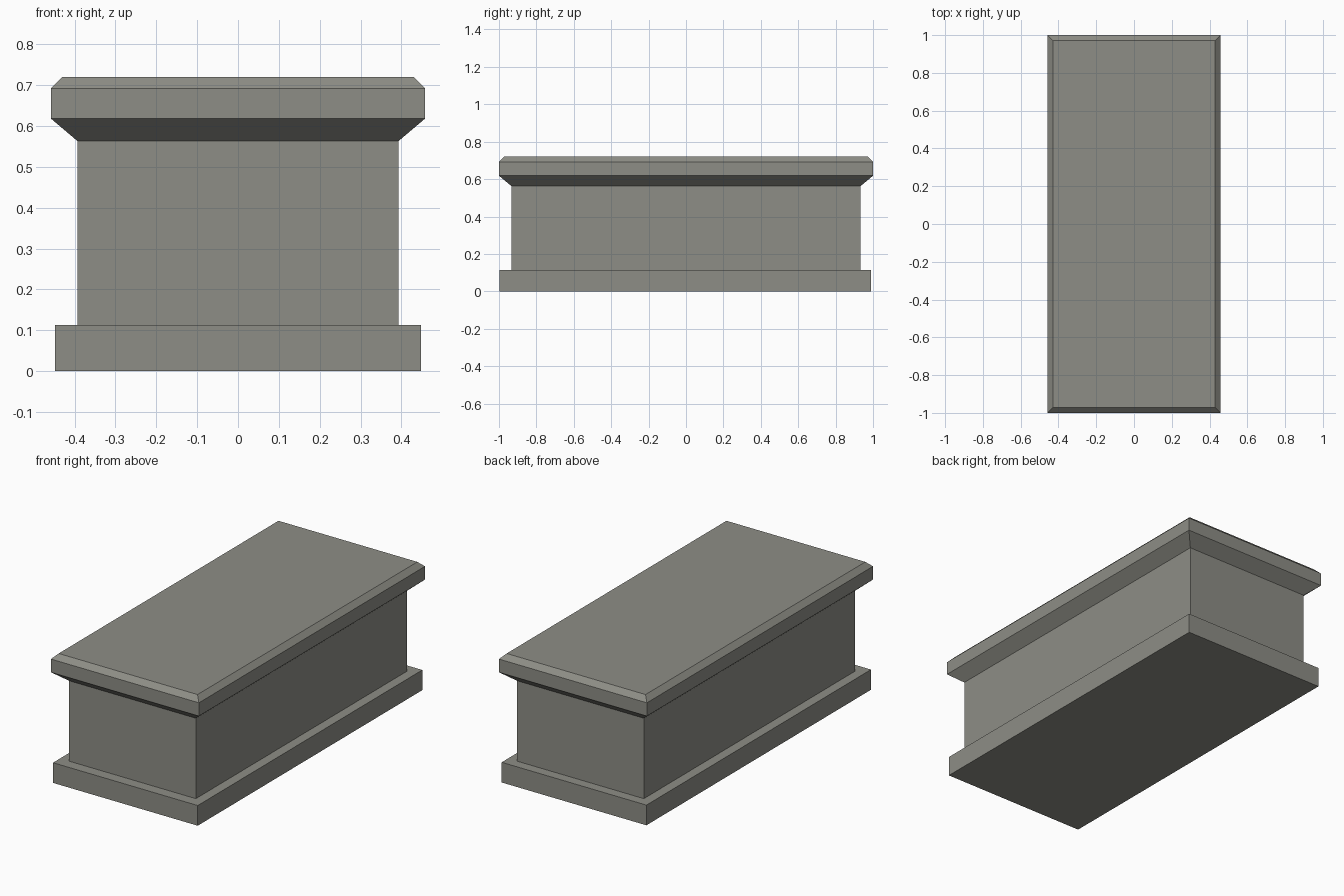
import bpy, bmesh

if "Cube" in bpy.data.objects:
    bpy.data.objects.remove(bpy.data.objects["Cube"])

stone = bpy.data.materials.new("grey stone")
stone.diffuse_color = (0.27, 0.27, 0.24, 1)
stone.use_nodes = True
stone.node_tree.nodes["Principled BSDF"].inputs["Base Color"].default_value = stone.diffuse_color


def ring_stack(name, rings, bottom=False, top=False):
    """Join rectangular rings (half width, half depth, height, y shift) into flat faces."""
    bm = bmesh.new()
    loops = []
    for hx, hy, z, dy in rings:
        loops.append([bm.verts.new((sx * hx, sy * hy + dy, z))
                      for sx, sy in ((-1, -1), (1, -1), (1, 1), (-1, 1))])
    for a, b in zip(loops, loops[1:]):
        for i in range(4):
            j = (i + 1) % 4
            bm.faces.new((a[i], a[j], b[j], b[i]))
    if bottom:
        bm.faces.new(loops[0][::-1])
    if top:
        bm.faces.new(loops[-1])
    mesh = bpy.data.meshes.new(name)
    bm.to_mesh(mesh)
    bm.free()
    mesh.materials.append(stone)
    obj = bpy.data.objects.new(name, mesh)
    bpy.context.collection.objects.link(obj)
    return obj


BODY_X, BODY_Y = 0.393, 0.934
BASE_TOP, NECK = 0.113, 0.563

# Plinth with a ledge running in to the body
ring_stack("base_plinth", [(0.448, 0.993, 0, -0.003), (0.448, 0.993, BASE_TOP, -0.003),
                           (BODY_X, BODY_Y, BASE_TOP, 0)], bottom=True)

# Straight chest walls
ring_stack("chest_body", [(BODY_X, BODY_Y, BASE_TOP, 0), (BODY_X, BODY_Y, NECK, 0)])

# Lid: flared underside, upright rim, bevelled top
ring_stack("lid_slab", [(BODY_X, BODY_Y, NECK, 0), (0.458, 1.0, 0.618, 0),
                        (0.458, 1.0, 0.692, 0), (0.43, 0.972, 0.72, 0)], top=True)
